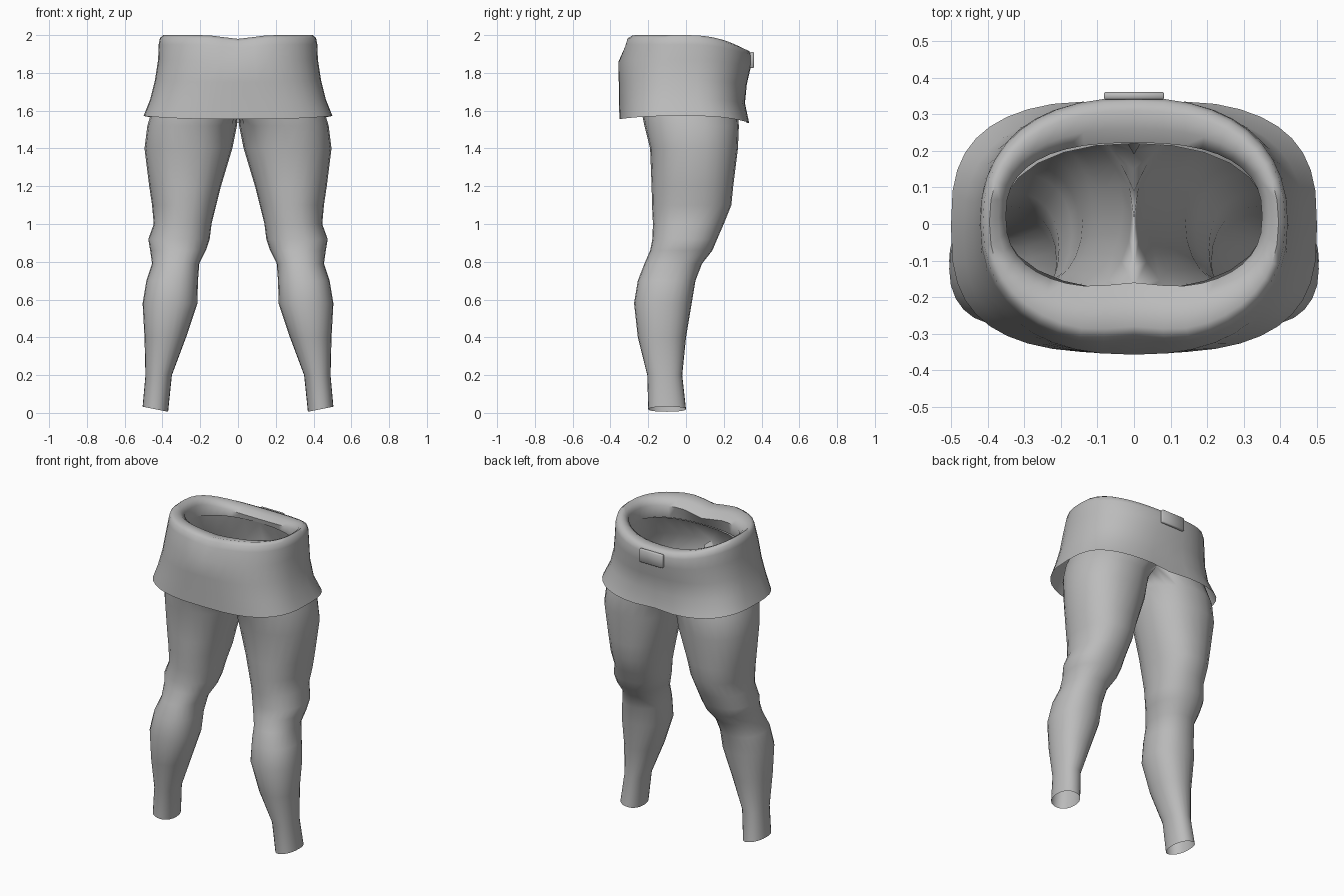
import bpy, bmesh
from math import sin, cos, pi, radians, exp
from mathutils import Matrix

cube = bpy.data.objects.get("Cube")
if cube:
    bpy.data.objects.remove(cube)

grey = bpy.data.materials.new("cloth grey")
grey.use_nodes = True
colour = (0.5, 0.5, 0.5, 1)
grey.diffuse_color = colour
grey.node_tree.nodes["Principled BSDF"].inputs["Base Color"].default_value = colour


def power(value, n):
    """Signed superellipse power."""
    return abs(value) ** (2 / n) * (1 if value >= 0 else -1)


def oval(count, x_in, x_out, y_front, y_back, n):
    """Points of a rounded outline fitted to its four extremes."""
    mid_x, rad_x = (x_in + x_out) / 2, (x_out - x_in) / 2
    mid_y, rad_y = (y_front + y_back) / 2, (y_back - y_front) / 2
    for i in range(count):
        a = 2 * pi * i / count
        yield mid_x + rad_x * power(cos(a), n), mid_y + rad_y * power(sin(a), n), sin(a)


def loft(bm, rings):
    """Skin closed rings of points, leaving both ends open."""
    rows = [[bm.verts.new(p) for p in ring] for ring in rings]
    for low, high in zip(rows, rows[1:]):
        for i in range(len(low)):
            j = (i + 1) % len(low)
            bm.faces.new((low[i], low[j], high[j], high[i]))


def finish(name, bm, angle=50):
    mesh = bpy.data.meshes.new(name)
    bm.to_mesh(mesh)
    bm.free()
    mesh.materials.append(grey)
    obj = bpy.data.objects.new(name, mesh)
    bpy.context.collection.objects.link(obj)
    bpy.ops.object.select_all(action="DESELECT")
    obj.select_set(True)
    bpy.context.view_layer.objects.active = obj
    bpy.ops.object.shade_smooth_by_angle(angle=radians(angle))
    return obj


# Trousers: one leg and half the pelvis, mirrored
# height, inner x, outer x, front y, back y
leg_rows = [
    (.02, .37, .505, -.20, .00),
    (.2, .35, .49, -.205, -.02),
    (.4, .275, .495, -.255, .00),
    (.58, .215, .505, -.275, .03),
    (.7, .212, .485, -.255, .05),
    (.79, .205, .455, -.22, .085),
    (.86, .17, .465, -.19, .14),
    (.92, .15, .475, -.178, .165),
    (1, .14, .446, -.175, .20),
    (1.1, .115, .455, -.18, .24),
    (1.2, .09, .47, -.182, .25),
    (1.4, .03, .495, -.19, .275),
    (1.52, .006, .48, -.22, .28),
    (1.62, -.1, .45, -.24, .27),
    (1.75, -.39, .39, -.26, .26),
    (1.88, -.36, .36, -.18, .22),
]
bm = bmesh.new()
rings = []
for z, *extents in leg_rows:
    ring = [(max(x, 0), y, z) for x, y, s in oval(24, *extents, 2.2)]
    if not rings:  # ankle hem drops towards the inside
        ring = [(x, y, z + (x - .44) * .2) for x, y, z in ring]
    rings.append(ring)
loft(bm, rings)
middle = [f for f in bm.faces if all(v.co.x < .0001 for v in f.verts)]
bmesh.ops.delete(bm, geom=middle, context="FACES")
bmesh.ops.remove_doubles(bm, verts=bm.verts, dist=.0005)
trousers = finish("trousers", bm)
mirror = trousers.modifiers.new("mirror", "MIRROR")
mirror.use_clip = True

# Skirt with a rolled waistband
# front, side and back heights, half width, front y, back y, roundness
skirt_rows = [
    (1.555, 1.572, 1.535, .5, -.353, .34, 2.9),
    (1.65, 1.66, 1.64, .465, -.354, .312, 2.7),
    (1.75, 1.76, 1.74, .44, -.356, .322, 2.5),
    (1.86, 1.87, 1.83, .423, -.357, .343, 2.4),
    (1.95, 1.95, 1.89, .42, -.335, .345, 2.3),
    (1.985, 1.985, 1.915, .413, -.325, .335, 2.3),
    (2, 2, 1.925, .395, -.30, .31, 2.3),
    (1.985, 1.985, 1.92, .37, -.23, .26, 2.4),
    (1.95, 1.955, 1.9, .35, -.18, .222, 2.5),
    (1.87, 1.87, 1.86, .36, -.2, .23, 2.5),
]
bm = bmesh.new()
rings = []
for front, side, back, half, y_front, y_back, n in skirt_rows:
    ring = []
    for x, y, s in oval(40, -half, half, y_front, y_back, n):
        z = side + ((back if s > 0 else front) - side) * s * s
        dent = exp(-(x / .1) ** 2) * abs(s)
        if s < 0 and front > 1.94:  # dip at the middle of the front
            z -= .02 * dent
            y += .02 * dent
        elif s > 0 and front < 1.6:  # hem pulls in at the back
            y -= .02 * dent
        ring.append((x, y, z))
    rings.append(ring)
loft(bm, rings)
finish("skirt", bm, 65)

# Buckle: a flat rectangular frame at the back
bm = bmesh.new()
bmesh.ops.create_grid(bm, x_segments=1, y_segments=1, size=.5)
bmesh.ops.scale(bm, vec=(.165, .085, 1), verts=bm.verts)
bmesh.ops.inset_region(bm, faces=bm.faces[:], thickness=.017)
hole = [f for f in bm.faces if all(abs(v.co.x) < .07 for v in f.verts)]
bmesh.ops.delete(bm, geom=hole, context="FACES")
turn = Matrix.Translation((0, .35, 1.868)) @ Matrix.Rotation(radians(90), 4, "X")
bmesh.ops.transform(bm, matrix=turn, verts=bm.verts)
buckle = finish("buckle", bm, 30)
solid = buckle.modifiers.new("thickness", "SOLIDIFY")
solid.thickness = .02
solid.offset = 0
bevel = buckle.modifiers.new("soft edges", "BEVEL")
bevel.width = .004
